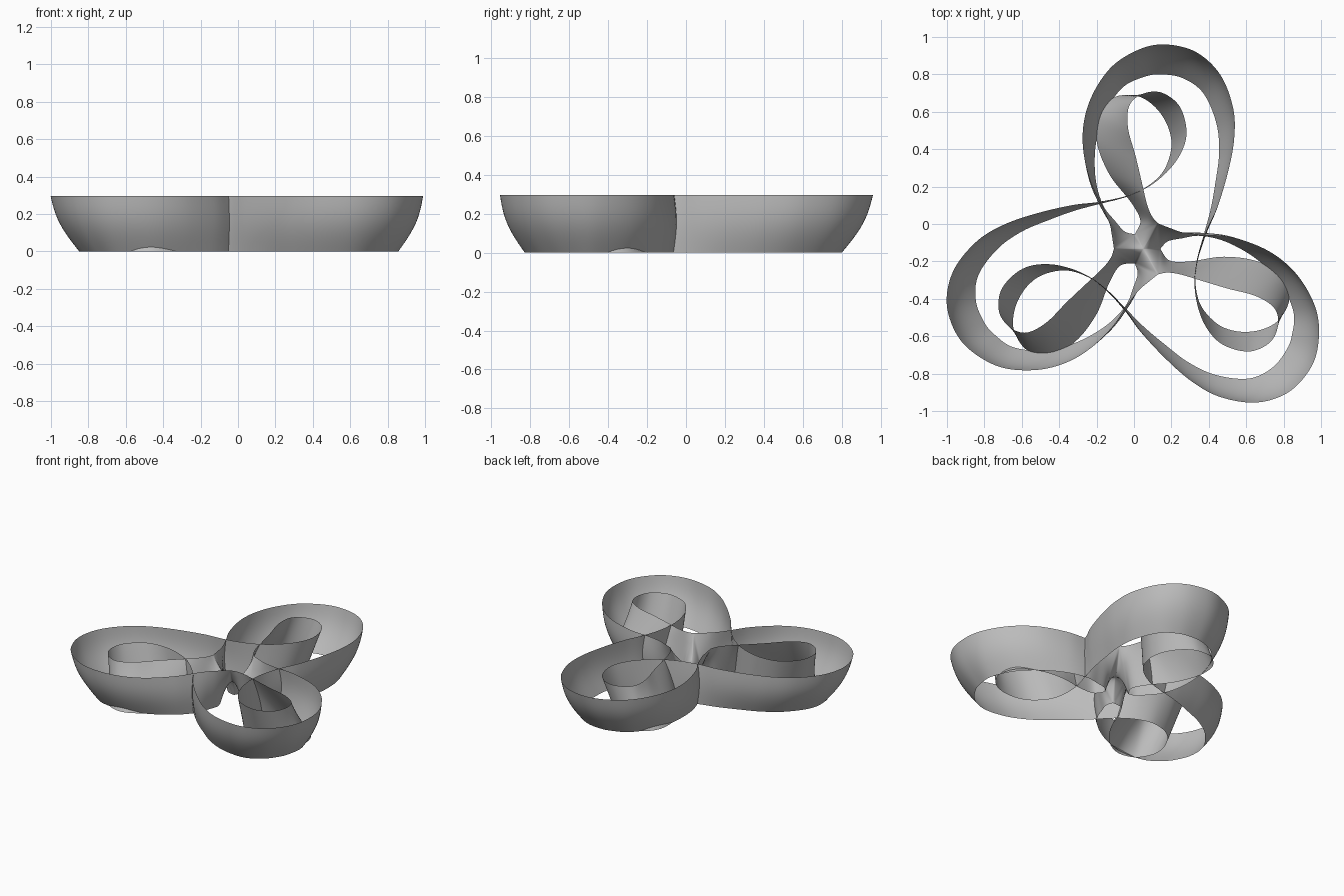
import bpy
import bmesh
from math import radians, sin, pi
from mathutils import Matrix, Vector

default_cube = bpy.data.objects.get("Cube")
if default_cube:
    bpy.data.objects.remove(default_cube, do_unlink=True)

CENTRE = Vector((0.05, -0.133, 0))
HEIGHT = 0.296
STEPS = 8      # spline steps between neighbouring rim points
ROWS = 12      # rows from the upper rim to the lower rim
RINGS = 12     # rings in the central saddle

# Upper and lower rims of one ribbon, in hundredths: out around a big lobe,
# across to the next lobe, around its small inner loop and back to the hub
UPPER_RIM = [(-12, -5), (-13, 0), (-16.5, 9), (-23.5, 24), (-27.5, 45), (-24, 65),
             (-13, 83), (2, 93), (16.5, 96), (33, 92), (46, 80), (53, 62),
             (53.5, 45), (50, 27), (44, 8), (38, -5), (33.5, -20), (32.5, -35),
             (36, -50), (43, -61), (52, -66.5), (63, -68), (73, -63), (77, -54),
             (75, -45), (65, -38.5), (50, -34.5), (35, -30), (25, -27), (18, -26)]
LOWER_RIM = [(-5, -4), (-10, 1.5), (-16.5, 10), (-20.5, 24), (-20.5, 42), (-16, 59),
             (-6, 73), (5, 78.5), (14, 80), (26, 78), (37, 70), (44, 54),
             (45.5, 38), (43.5, 22), (41, 8), (37.5, -5), (33.5, -20), (33, -33),
             (36, -44), (44, -53), (53, -57), (63, -57.5), (72, -55), (78.5, -50),
             (83, -40), (79, -28), (66, -20), (48, -17.5), (30, -20), (19, -19.5)]


def polar(radius, degrees):
    return Matrix.Rotation(radians(degrees), 3, 'Z') @ Vector((radius, 0, 0))


def spline(points):
    """Smooth curve through all the points."""
    padded = [points[0] * 2 - points[1]] + points + [points[-1] * 2 - points[-2]]
    curve = []
    for a, b, c, d in zip(padded, padded[1:], padded[2:], padded[3:]):
        for step in range(STEPS):
            t = step / STEPS
            curve.append(b + (c - a) * (t / 2)
                         + (a * 2 - b * 5 + c * 4 - d) * (t * t / 2)
                         + (b * 3 - a - c * 3 + d) * (t ** 3 / 2))
    return curve + [points[-1]]


def rim(points, start, end, z):
    """Rim curve relative to the hub, with exact end points on the saddle."""
    inner = [Vector((x, y, 0)) / 100 - CENTRE for x, y in points]
    lift = Vector((0, 0, z))
    return [p + lift for p in spline([start] + inner + [end])]


def ribbon_rows():
    upper = rim(UPPER_RIM, polar(0.157, 180), polar(0.157, 300), HEIGHT)
    lower = rim(LOWER_RIM, polar(0.09, 120), polar(0.09, 0), 0)
    middle = [(u + v) / 2 for u, v in zip(upper, lower)]
    last = len(middle) - 1
    rows = []
    for i, (u, v) in enumerate(zip(upper, lower)):
        along = middle[min(i + 1, last)] - middle[max(i - 1, 0)]
        outward = Vector((-along.y, along.x, 0)).normalized()
        # The big lobe swells like a bowl
        swell = 0.028 * max(0, sin(pi * min(1, i / last / 0.58)))
        rows.append([u.lerp(v, r / ROWS) + outward * swell * sin(pi * r / ROWS)
                     for r in range(ROWS + 1)])
    return rows


bm = bmesh.new()


def add_grid(rows):
    verts = [[bm.verts.new(p) for p in row] for row in rows]
    for first, second in zip(verts, verts[1:]):
        for a, b, c, d in zip(first, first[1:], second[1:], second):
            bm.faces.new((a, b, c, d))


# Three ribbons and the six saddle sectors that join their ends
rows = ribbon_rows()
hub = Vector((0, 0, HEIGHT / 2))
for turn in range(3):
    spin = Matrix.Rotation(radians(120 * turn), 3, 'Z')
    ribbon = [[spin @ p for p in row] for row in rows]
    add_grid(ribbon)
    for side in (ribbon[0][::-1], ribbon[-1]):
        sector = []
        for ring in range(RINGS + 1):
            s = ring / RINGS
            sector.append([Vector((p.x * s, p.y * s, hub.z + (p.z - hub.z) * s * s))
                           for p in side])
        add_grid(sector)

bmesh.ops.remove_doubles(bm, verts=bm.verts[:], dist=0.0002)
bmesh.ops.recalc_face_normals(bm, faces=bm.faces[:])
for face in bm.faces:
    face.smooth = True
bmesh.ops.translate(bm, verts=bm.verts[:], vec=CENTRE)

mesh = bpy.data.meshes.new("looped_ribbon_surface")
bm.to_mesh(mesh)
bm.free()
surface = bpy.data.objects.new("looped_ribbon_surface", mesh)
bpy.context.collection.objects.link(surface)

# Plain grey finish
grey = bpy.data.materials.new("plain grey")
grey.use_nodes = True
colour = (0.5, 0.5, 0.5, 1)
grey.diffuse_color = colour
grey.node_tree.nodes["Principled BSDF"].inputs["Base Color"].default_value = colour
mesh.materials.append(grey)
